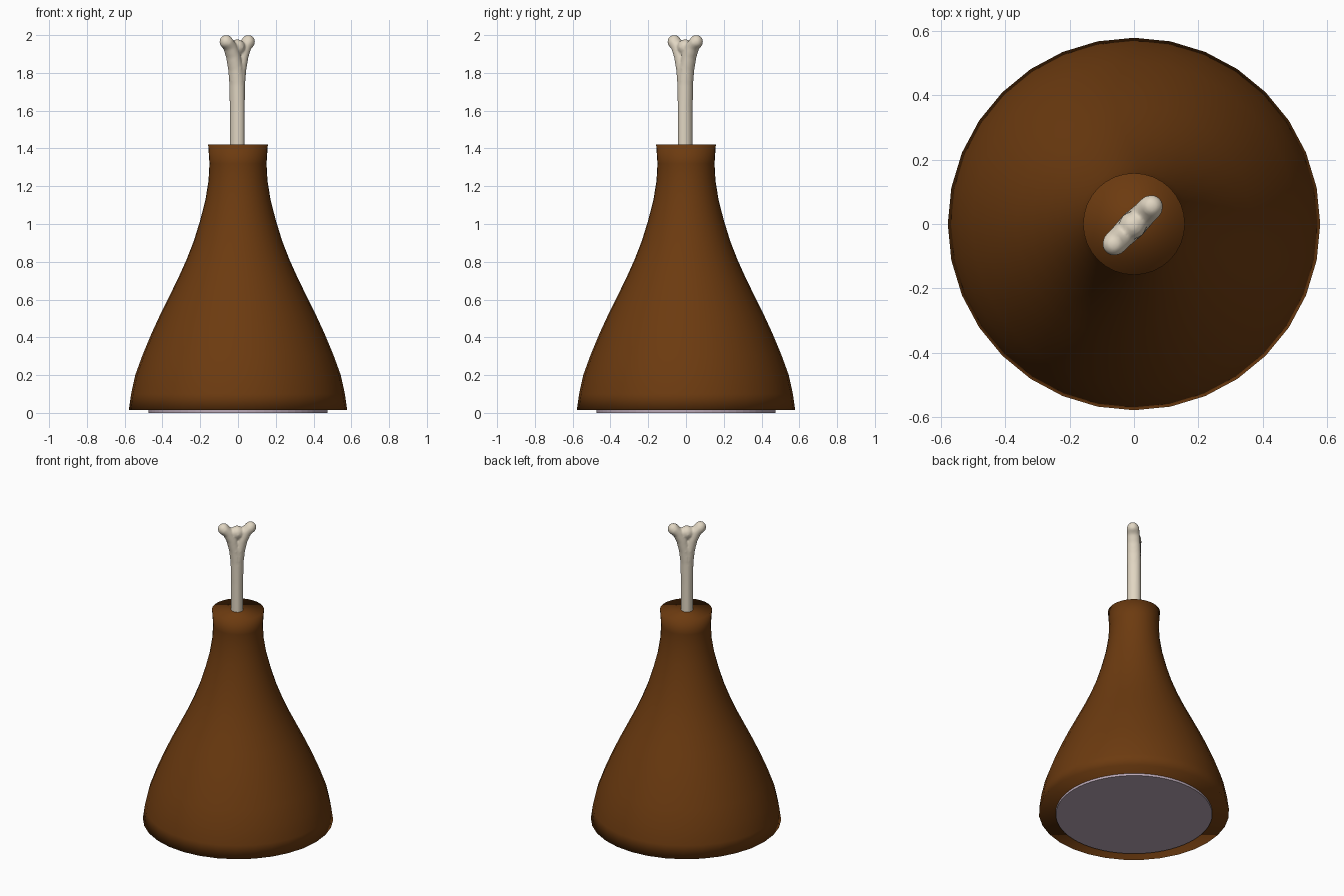
import bpy, bmesh, math
from mathutils import Vector, Matrix

cube = bpy.data.objects.get("Cube")
if cube:
    bpy.data.objects.remove(cube)


def material(name, rgb):
    m = bpy.data.materials.new(name)
    m.use_nodes = True
    m.diffuse_color = (*rgb, 1)
    m.node_tree.nodes["Principled BSDF"].inputs["Base Color"].default_value = (*rgb, 1)
    return m


BROWN = material("roasted brown", (0.15, 0.043, 0.005))
IVORY = material("bone ivory", (0.75, 0.67, 0.54))
MAUVE = material("pale mauve", (0.5, 0.4, 0.48))


def finish(name, bm, mat):
    bmesh.ops.recalc_face_normals(bm, faces=bm.faces[:])
    mesh = bpy.data.meshes.new(name)
    bm.to_mesh(mesh)
    bm.free()
    mesh.materials.append(mat)
    mesh.shade_smooth()
    obj = bpy.data.objects.new(name, mesh)
    bpy.context.collection.objects.link(obj)
    return obj


def loft(bm, rings):
    """Skin a tube through equal-sized rings of points and cap both ends."""
    loops = [[bm.verts.new(p) for p in ring] for ring in rings]
    n = len(loops[0])
    for a, b in zip(loops, loops[1:]):
        for i in range(n):
            j = (i + 1) % n
            bm.faces.new((a[i], a[j], b[j], b[i]))
    bm.faces.new(loops[0][::-1])
    bm.faces.new(loops[-1])


def circle(n):
    return [(math.cos(t), math.sin(t)) for t in (math.tau * i / n for i in range(n))]


# Meat: bell-shaped lathe, softly shaded
profile = [(.578, .015), (.566, .1), (.544, .2), (.504, .31), (.458, .42), (.412, .52),
           (.365, .615), (.318, .71), (.273, .81), (.234, .91), (.2, 1.02), (.172, 1.13),
           (.156, 1.23), (.151, 1.32), (.158, 1.42)]
bm = bmesh.new()
loft(bm, [[(r * c, r * s, z) for c, s in circle(32)] for r, z in profile])
finish("meat", bm, BROWN)

# Cut face: thin disc beneath the meat
bm = bmesh.new()
bmesh.ops.create_cone(bm, cap_ends=True, segments=64, radius1=.475, radius2=.475, depth=.015,
                      matrix=Matrix.Translation((0, 0, .0075)))
disc = finish("cut_face", bm, MAUVE)
for p in disc.data.polygons:
    p.use_smooth = False

# Bone: two tubes sharing the shaft and parting into rounded knobs
path = [(0, 1.36, .037), (0, 1.6, .037), (.003, 1.74, .037), (.012, 1.82, .037),
        (.03, 1.89, .036), (.056, 1.94, .034), (.084, 1.966, .034)]
bm = bmesh.new()
for side in (1, -1):
    rings = []
    for k, (u, z, r) in enumerate(path):
        before, after = path[max(k - 1, 0)], path[min(k + 1, len(path) - 1)]
        t = Vector((after[0] - before[0], after[1] - before[1])).normalized()
        rings.append([(side * (u + r * c * t.y), r * 1.15 * s, z - r * c * t.x)
                      for c, s in circle(16)])
    loft(bm, rings)
    bmesh.ops.create_uvsphere(bm, u_segments=16, v_segments=10, radius=.036,
                              matrix=Matrix.Translation((side * .083, 0, 1.965)))
# Web filling the fork
bmesh.ops.create_uvsphere(bm, u_segments=16, v_segments=10, radius=.043,
                          matrix=Matrix.Translation((0, 0, 1.935)))
bone = finish("bone", bm, IVORY)
bone.rotation_euler.z = math.radians(45)
bone.location = (-.004, -.004, 0)

# Fuse the bone pieces into one soft form
remesh = bone.modifiers.new("fuse", "REMESH")
remesh.mode = "VOXEL"
remesh.voxel_size = .007
remesh.use_smooth_shade = True
soften = bone.modifiers.new("soften", "SMOOTH")
soften.factor = .5
soften.iterations = 5
